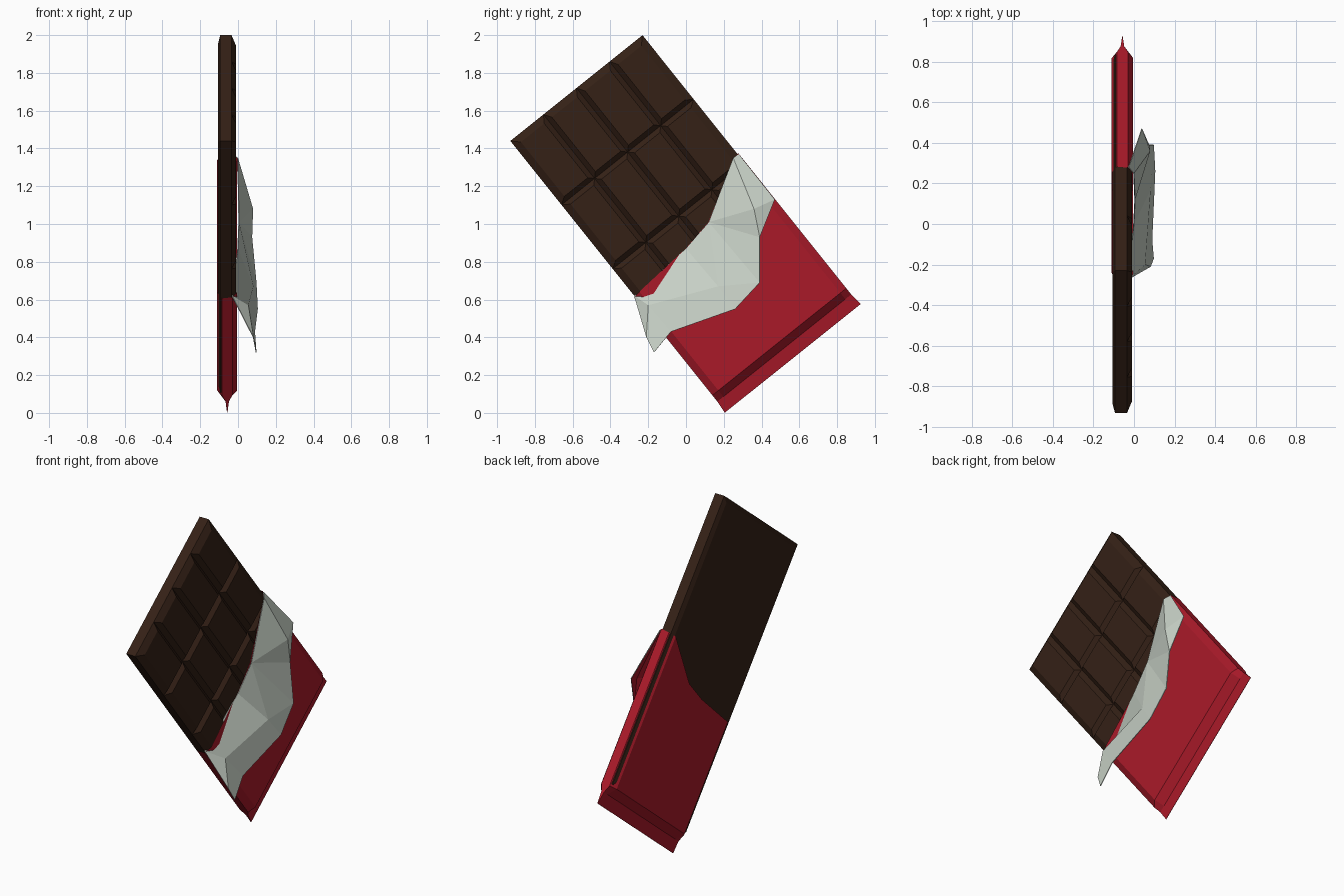
import bpy, bmesh
from mathutils import Vector

if "Cube" in bpy.data.objects:
    bpy.data.objects.remove(bpy.data.objects["Cube"])

W, CELL = 0.896, 0.434          # bar width, length of one row
U, D = (0.781, 0.6245), (0.6245, -0.781)   # across and down the tilted bar


def place(a, b, x):
    """Bar coordinates (across, down from the top end, depth) to world."""
    return Vector((x, -0.93 + a * U[0] + b * D[0], 1.44 + a * U[1] + b * D[1]))


def material(name, rgb):
    m = bpy.data.materials.new(name)
    m.diffuse_color = (*rgb, 1)
    m.use_nodes = True
    m.node_tree.nodes["Principled BSDF"].inputs["Base Color"].default_value = m.diffuse_color
    return m


def finish(bm, name, *mats):
    me = bpy.data.meshes.new(name)
    bm.to_mesh(me)
    bm.free()
    ob = bpy.data.objects.new(name, me)
    bpy.context.collection.objects.link(ob)
    for m in mats:
        me.materials.append(m)
    return ob


def loft(bm, rings, cap_start=True, cap_end=True):
    vs = [[bm.verts.new(p) for p in r] for r in rings]
    for r, s in zip(vs, vs[1:]):
        for i in range(len(r)):
            j = (i + 1) % len(r)
            bm.faces.new((r[i], r[j], s[j], s[i]))
    if cap_start:
        bm.faces.new(vs[0][::-1])
    if cap_end:
        bm.faces.new(vs[-1])


def rect(a0, b0, a1, b1, x):
    return [place(a, b, x) for a, b in ((a0, b0), (a0, b1), (a1, b1), (a1, b0))]


brown = material("dark_chocolate", (0.035, 0.015, 0.008))
red = material("red_paper", (0.40, 0.010, 0.022))
silver = material("silver_foil", (0.58, 0.64, 0.57))

# Chocolate slab with chamfered back
L = 4 * CELL - 0.03
bm = bmesh.new()
loft(bm, [rect(0.03, 0.03, W - 0.03, L - 0.03, -0.105),
          rect(0, 0, W, L, -0.094), rect(0, 0, W, L, -0.034)])
# Raised bevelled pieces, four by four
cw = W / 4
for i in range(4):
    for j in range(4):
        a0, a1 = i * cw, (i + 1) * cw
        b0, b1 = j * CELL, min((j + 1) * CELL, L)
        i0, i1 = (0.04 if i == 0 else 0.026), (0.04 if i == 3 else 0.026)
        j0 = 0.04 if j == 0 else 0.026
        loft(bm, [rect(a0, b0, a1, b1, -0.034),
                  rect(a0 + i0, b0 + j0, a1 - i1, b1 - 0.026, -0.010)],
             cap_start=False)
bmesh.ops.recalc_face_normals(bm, faces=bm.faces)
finish(bm, "chocolate_bar", brown)

# Paper sleeve: torn rim, full section, pinched seam, pointed fin
front = [(-0.006, 1.055, -0.03), (0.035, 1.05, -0.004), (0.37, 1.025, -0.004),
         (0.552, 0.99, -0.004), (0.862, 0.81, -0.004), (W + 0.006, 0.805, -0.03)]
back = [(a, b + 0.008, -0.114 - x) for a, b, x in reversed(front)]
section = front + back


def flatten(b, half, spread):
    ring = []
    for a, _, x in section:
        t = min(max((a - 0.448) * spread + 0.448, -0.012), W + 0.014)
        ring.append(place(t, b, -0.057 + (half if x > -0.057 else -half)))
    return ring


bm = bmesh.new()
loft(bm, [[place(*p) for p in section],
          [place(a, 1.72, x) for a, b, x in section],
          flatten(1.762, 0.009, 1.0), flatten(1.833, 0.001, 1.02)],
     cap_start=False)
bmesh.ops.recalc_face_normals(bm, faces=bm.faces)
finish(bm, "paper_wrapper", red)

# Folded-back foil flap: tear line T, crease R, loose outer edge O
P = {
    "T0": (-0.03, -0.275, 0.62), "T1": (0.0, 0.0, 0.87), "T2": (0.006, 0.12, 1.01),
    "T3": (0.0, 0.25, 1.35), "T4": (-0.025, 0.28, 1.37),
    "R0": (0.055, -0.20, 0.57), "R1": (0.082, 0.17, 0.67), "R3": (0.08, 0.36, 1.08),
    "Oa": (0.083, -0.21, 0.40), "Ob": (0.098, -0.17, 0.32), "O1": (0.09, -0.08, 0.43),
    "O2": (0.105, 0.26, 0.55), "O3": (0.098, 0.39, 0.69), "O4": (0.075, 0.39, 0.93),
    "O5": (0.04, 0.47, 1.13),
}
faces = ("T0 R0 R1 T1,T1 R1 T2,T2 R1 O3,T2 O3 O4,T2 O4 R3,T2 R3 T3,T3 R3 O5 T4,"
         "R3 O4 O5,R0 O1 O2 R1,R1 O2 O3,T0 Oa R0,R0 Oa Ob O1")
bm = bmesh.new()
v = {k: bm.verts.new(p) for k, p in P.items()}
for f in faces.split(","):
    face = bm.faces.new([v[k] for k in f.split()])
    face.normal_update()
    if face.normal.x < 0:
        face.normal_flip()
flap = finish(bm, "foil_flap", silver, red)
# Red paper underside
mod = flap.modifiers.new("paper_backing", 'SOLIDIFY')
mod.thickness = 0.004
mod.offset = -1
mod.material_offset = 1
